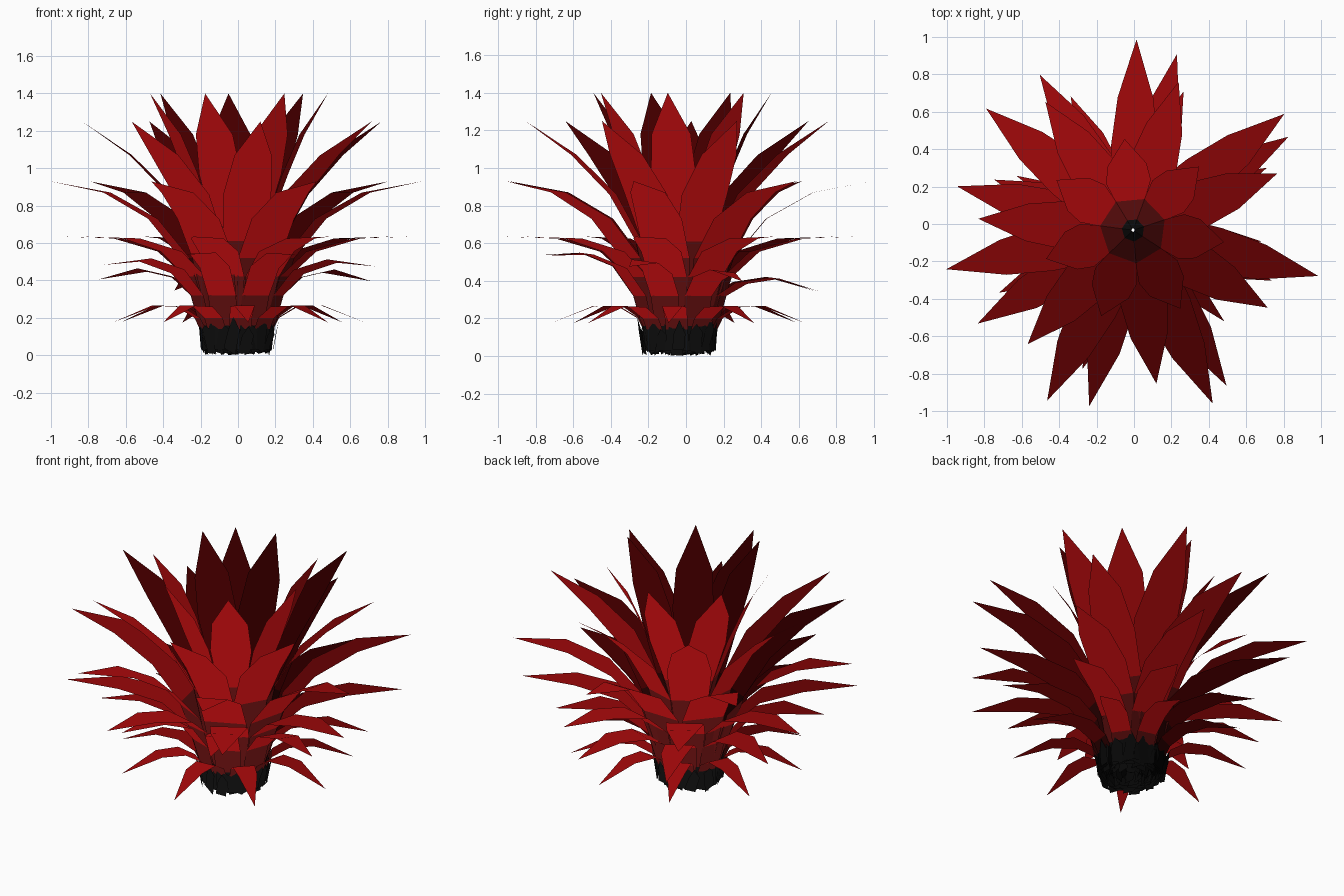
import bpy
import bmesh
import math
import random
from mathutils import Vector

random.seed(4)
if "Cube" in bpy.data.objects:
    bpy.data.objects.remove(bpy.data.objects["Cube"], do_unlink=True)


def make_material(name, colour):
    mat = bpy.data.materials.new(name)
    mat.use_nodes = True
    mat.diffuse_color = colour
    bsdf = mat.node_tree.nodes["Principled BSDF"]
    bsdf.inputs["Base Color"].default_value = colour
    bsdf.inputs["Roughness"].default_value = 0.9
    return mat


BLACK, DARK, RED = range(3)
MATERIALS = [
    make_material("charred black", (0.003, 0.003, 0.003, 1)),
    make_material("dark red", (0.085, 0.003, 0.003, 1)),
    make_material("leaf red", (0.32, 0.002, 0.0026, 1)),
]
AXIS_X, AXIS_Y = -0.005, -0.033


def place(angle, radius, side, z, lean=0.0):
    """Point at a radius along an angle, shifted sideways by side."""
    c, s = math.cos(angle), math.sin(angle)
    y = radius * s + side * c
    return (AXIS_X + radius * c - side * s, AXIS_Y + y, z + lean * y)


def finish(name, bm, normals):
    """Make the object, with soft foliage normals fanning out and up."""
    mesh = bpy.data.meshes.new(name)
    bm.to_mesh(mesh)
    bm.free()
    for mat in MATERIALS:
        mesh.materials.append(mat)
    mesh.shade_smooth()
    mesh.normals_split_custom_set_from_vertices(normals)
    obj = bpy.data.objects.new(name, mesh)
    bpy.context.collection.objects.link(obj)


def fan_normal(angle):
    return Vector((math.cos(angle), math.sin(angle), 1.0)).normalized()


def leaf_tier(name, count, phase, profile, lean=0.0):
    """Ring of strap leaves; profile rows are (radius, z, half width)."""
    bm = bmesh.new()
    normals = []
    for i in range(count):
        angle = math.radians(phase + 360 * i / count)
        rows = []
        for k, (r, z, w) in enumerate(profile[:-1]):
            w = min(w, r * math.tan(math.pi / count) * 1.03)
            tilt = lean if k > 2 else 0.0
            rows.append([bm.verts.new(place(angle, r, s * w, z, tilt)) for s in (-1, 1)])
        for k, (a, b) in enumerate(zip(rows, rows[1:])):
            face = bm.faces.new((a[0], a[1], b[1], b[0]))
            face.material_index = min(k, RED)
        r, z, w = profile[-1]
        tip = bm.verts.new(place(angle, r, 0, z, lean))
        bm.faces.new((rows[-1][0], rows[-1][1], tip)).material_index = RED
        normals += [fan_normal(angle)] * (2 * len(rows) + 1)
    finish(name, bm, normals)


# Leaf tiers, from the upright heart down to the drooping skirt
leaf_tier("heart_leaves", 7, -7.5, [
    (0.008, 0.05, 0.1), (0.055, 0.3, 0.1), (0.16, 0.69, 0.1),
    (0.26, 0.97, 0.12), (0.35, 1.18, 0.105), (0.49, 1.4, 0)])
leaf_tier("upper_leaves", 7, 21.5, [
    (0.11, 0.05, 0.1), (0.15, 0.25, 0.1), (0.22, 0.61, 0.11),
    (0.36, 0.86, 0.13), (0.57, 1.07, 0.1), (0.83, 1.25, 0)])
leaf_tier("middle_leaves", 7, -13.9, [
    (0.14, 0.04, 0.1), (0.18, 0.2, 0.12), (0.285, 0.52, 0.125),
    (0.46, 0.73, 0.125), (0.71, 0.87, 0.095), (1.02, 0.93, 0)])
leaf_tier("lower_leaves", 8, 31, [
    (0.16, 0.03, 0.1), (0.18, 0.17, 0.09), (0.26, 0.42, 0.105),
    (0.41, 0.555, 0.11), (0.66, 0.625, 0.09), (0.97, 0.635, 0)])
leaf_tier("drooping_leaves", 8, 25, [
    (0.17, 0.03, 0.1), (0.19, 0.16, 0.07), (0.235, 0.32, 0.08),
    (0.35, 0.43, 0.085), (0.54, 0.48, 0.075), (0.79, 0.44, 0)], lean=-0.13)
leaf_tier("skirt_leaves", 9, 35, [
    (0.18, 0.03, 0.1), (0.19, 0.14, 0.06), (0.22, 0.2, 0.06),
    (0.32, 0.26, 0.065), (0.46, 0.265, 0.055), (0.69, 0.175, 0)])


# Ragged root base: nested rings of overlapping black scales
bm = bmesh.new()
normals = []
for radius, count in ((0.06, 9), (0.1, 13), (0.14, 18), (0.17, 20), (0.185, 22)):
    for i in range(count):
        angle = 2 * math.pi * (i + random.uniform(-0.4, 0.4)) / count
        r = radius + random.uniform(-0.02, 0.012)
        w = 1.2 * math.pi * radius / count
        skew = random.uniform(-0.03, 0.03)
        top = random.uniform(0.1, 0.15)
        corners = [
            place(angle, r, -w, random.uniform(0.005, 0.04)),
            place(angle, r, w, random.uniform(0.0, 0.04)),
            place(angle, r + 0.015, w + skew, top),
            place(angle, r + 0.03, skew, top + random.uniform(0.02, 0.08)),
            place(angle, r + 0.015, skew - w, top),
        ]
        bm.faces.new([bm.verts.new(v) for v in corners]).material_index = BLACK
        normals += [fan_normal(angle)] * len(corners)
finish("root_base", bm, normals)
